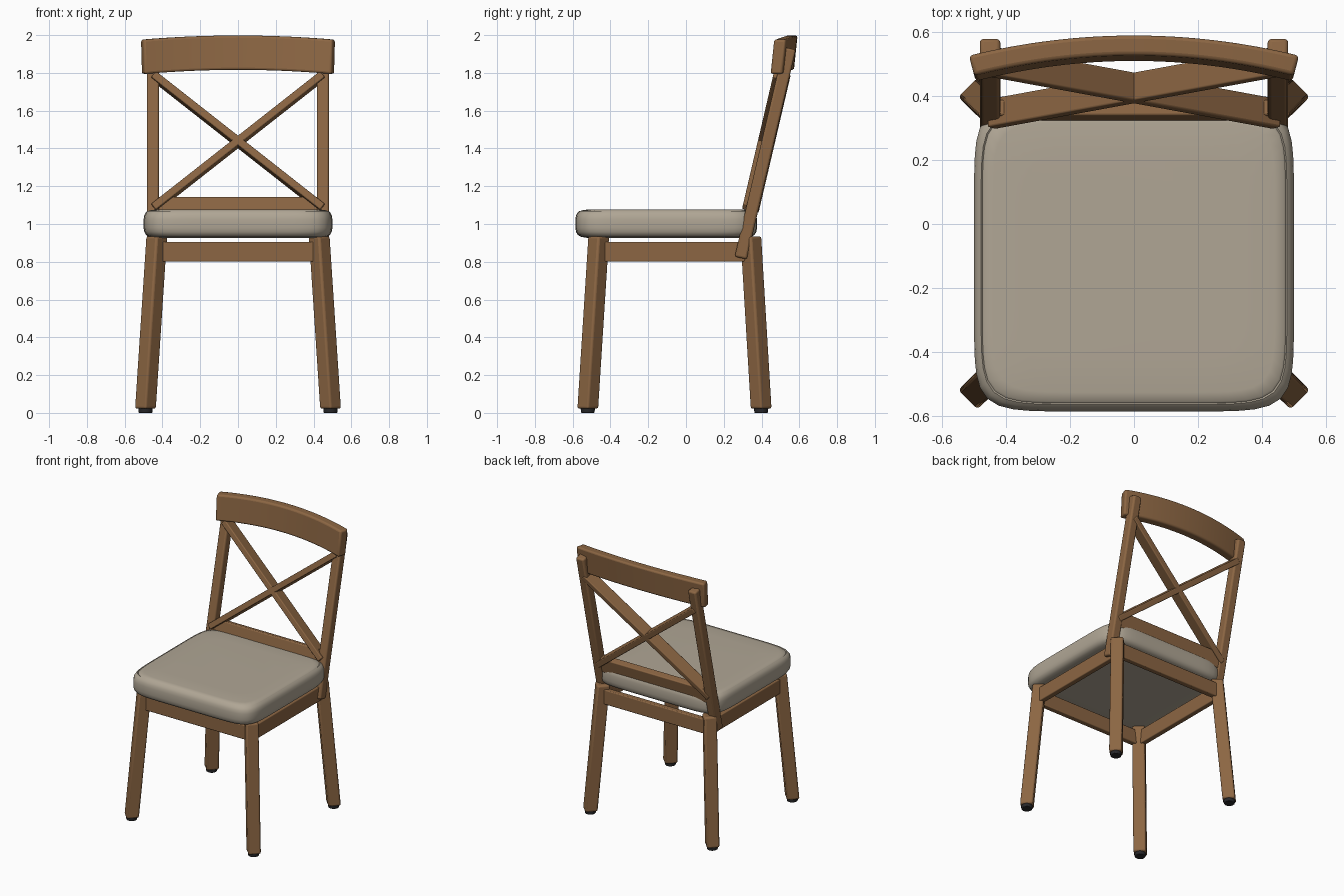
import bpy, bmesh, math
from mathutils import Vector, Matrix

if "Cube" in bpy.data.objects:
    bpy.data.objects.remove(bpy.data.objects["Cube"])


def material(name, rgb):
    m = bpy.data.materials.new(name)
    m.diffuse_color = (*rgb, 1)
    m.use_nodes = True
    m.node_tree.nodes["Principled BSDF"].inputs["Base Color"].default_value = m.diffuse_color
    return m


WOOD = material("brown wood", (0.262, 0.133, 0.056))
FABRIC = material("beige fabric", (0.434, 0.381, 0.300))
RUBBER = material("dark rubber", (0.02, 0.02, 0.022))


def finish(name, bm, mat, bevel=0.0, angle=35):
    bmesh.ops.recalc_face_normals(bm, faces=bm.faces)
    me = bpy.data.meshes.new(name)
    bm.to_mesh(me)
    bm.free()
    ob = bpy.data.objects.new(name, me)
    bpy.context.collection.objects.link(ob)
    me.materials.append(mat)
    if bevel:
        b = ob.modifiers.new("bevel", 'BEVEL')
        b.width, b.segments, b.limit_method = bevel, 3, 'ANGLE'
        b.angle_limit = math.radians(40)
    bpy.ops.object.select_all(action='DESELECT')
    ob.select_set(True)
    bpy.context.view_layer.objects.active = ob
    bpy.ops.object.shade_smooth_by_angle(angle=math.radians(angle))
    return ob


def beam(name, p0, p1, u, v, bevel=0.01):
    """Box running from p0 to p1 with full cross-section vectors u and v."""
    p0, p1, u, v = map(Vector, (p0, p1, u, v))
    m = Matrix((u, v, p1 - p0)).transposed().to_4x4()
    m.translation = (p0 + p1) / 2
    bm = bmesh.new()
    bmesh.ops.create_cube(bm, size=1, matrix=m)
    return finish(name, bm, WOOD, bevel)


# Splayed legs, turned 45 degrees, with rubber feet
D = 0.085 / math.sqrt(2)
for side, sx in (("left", -1), ("right", 1)):
    for end, yb, yt in (("front", -0.52, -0.462), ("back", 0.398, 0.343)):
        beam(f"{end}_leg_{side}", (0.49 * sx, yb, 0.022), (0.43 * sx, yt, 0.935),
             (D, D, 0), (-D, D, 0), 0.012)
        bm = bmesh.new()
        bmesh.ops.create_cone(bm, cap_ends=True, segments=24, radius1=0.036, radius2=0.038,
                              depth=0.03, matrix=Matrix.Translation((0.49 * sx, yb, 0.015)))
        finish(f"{end}_foot_{side}", bm, RUBBER, 0.004)

# Seat frame
for sx in (-1, 1):
    beam("side_apron", (0.437 * sx, -0.465, 0.853), (0.437 * sx, 0.35, 0.853),
         (0.04, 0, 0), (0, 0, 0.105), 0.006)
for name, y in (("front_apron", -0.47), ("back_apron", 0.352)):
    beam(name, (-0.435, y, 0.853), (0.435, y, 0.853), (0, 0.04, 0), (0, 0, 0.105), 0.006)

# Cushion: squarish outline lofted through a rounded profile with a seam
PROFILE = [(0.16, 0.927), (0.06, 0.927), (0.03, 0.932), (0.013, 0.942), (0.004, 0.958), (0, 0.98),
           (0, 1.025), (0.004, 1.046), (0.012, 1.061), (0.022, 1.070), (0.026, 1.066),
           (0.031, 1.072), (0.06, 1.076), (0.16, 1.078)]
N = 96
bm = bmesh.new()
rings = []
for inset, z in PROFILE:
    ring = []
    for i in range(N):
        c, s = math.cos(2 * math.pi * i / N), math.sin(2 * math.pi * i / N)
        r = (abs(c) ** 8 + abs(s) ** 8) ** -0.125
        ring.append(bm.verts.new(((0.5 - inset) * r * c, -0.105 + (0.481 - inset) * r * s, z)))
    rings.append(ring)
for a, b in zip(rings, rings[1:]):
    for i in range(N):
        j = (i + 1) % N
        bm.faces.new((a[i], a[j], b[j], b[i]))
bm.faces.new(rings[0][::-1])
bm.faces.new(rings[-1])
finish("seat_cushion", bm, FABRIC, angle=50)

# Leaning back: line of the posts and the direction square to it
LEAN = 0.2335
NORMAL = Vector((0, 1, -LEAN)).normalized()
RISE = Vector((0, LEAN, 1)).normalized()


def back_point(x, z, off=0.0):
    return Vector((x, 0.29 + LEAN * (z - 0.82) + off, z))


# Back posts
for side, sx in (("left", -1), ("right", 1)):
    beam(f"back_post_{side}", back_point(0.45 * sx, 0.82), back_point(0.45 * sx, 1.93),
         (0.064, 0, 0), NORMAL * 0.066, 0.012)

# Lower back rail
beam("lower_back_rail", back_point(-0.43, 1.085), back_point(0.43, 1.085),
     NORMAL * 0.05, RISE * 0.11, 0.007)

# Crossed braces
for name, sx in (("cross_brace_a", -1), ("cross_brace_b", 1)):
    p0, p1 = back_point(-0.447 * sx, 1.083, -0.008), back_point(0.447 * sx, 1.785, -0.008)
    across = (p1 - p0).cross(NORMAL).normalized()
    beam(name, p0, p1, across * 0.04, NORMAL * 0.09, 0.006)

# Curved top rail
SECTION = [(-0.0315, 0.0), (0.0315, 0.0), (0.0505, 0.182), (-0.0125, 0.182)]
bm = bmesh.new()
rows = []
M = 32
for i in range(M + 1):
    t = 2 * i / M - 1
    bow = 1 - t * t
    slope = -0.13 * t / 0.49     # direction of the arc, keeps thickness even
    rows.append([bm.verts.new((0.503 * t - slope * y, 0.477 + 0.063 * bow + y,
                               1.794 + 0.022 * bow + z)) for y, z in SECTION])
for a, b in zip(rows, rows[1:]):
    for k in range(4):
        bm.faces.new((a[k], a[(k + 1) % 4], b[(k + 1) % 4], b[k]))
bm.faces.new(rows[0])
bm.faces.new(rows[-1][::-1])
finish("top_rail", bm, WOOD, 0.012)
